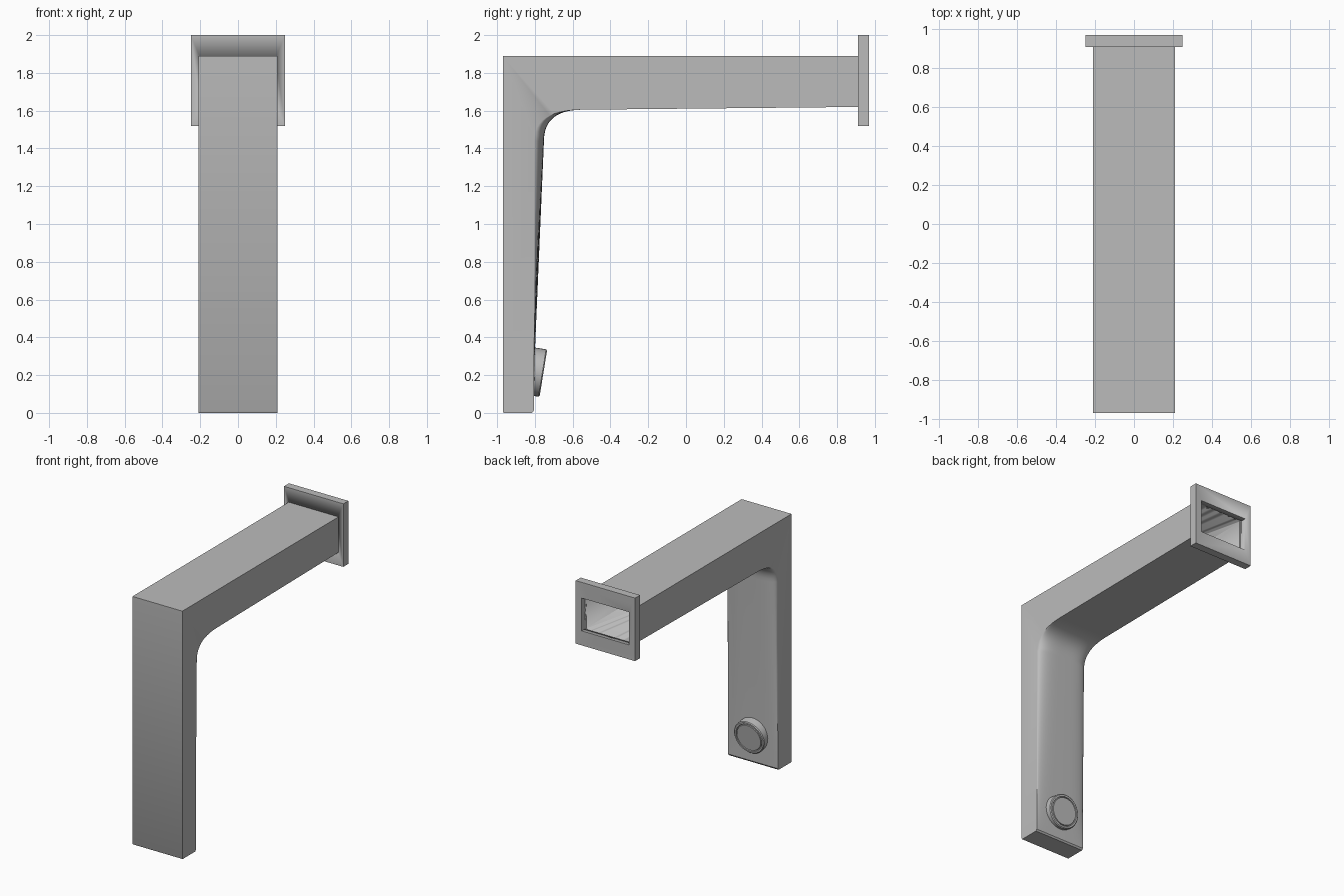
import bpy, bmesh, math
from mathutils import Matrix, Vector

cube = bpy.data.objects.get("Cube")
if cube:
    bpy.data.objects.remove(cube, do_unlink=True)

grey = bpy.data.materials.new("plain grey")
grey.use_nodes = True
grey.diffuse_color = (0.5, 0.5, 0.5, 1)
grey.node_tree.nodes["Principled BSDF"].inputs["Base Color"].default_value = (0.5, 0.5, 0.5, 1)


def finish(bm, name, angle=30):
    """Turn a bmesh into a named, shaded object."""
    bmesh.ops.recalc_face_normals(bm, faces=bm.faces)
    mesh = bpy.data.meshes.new(name)
    bm.to_mesh(mesh)
    bm.free()
    mesh.materials.append(grey)
    obj = bpy.data.objects.new(name, mesh)
    bpy.context.collection.objects.link(obj)
    bpy.ops.object.select_all(action='DESELECT')
    obj.select_set(True)
    bpy.context.view_layer.objects.active = obj
    bpy.ops.object.shade_smooth_by_angle(angle=math.radians(angle))
    return obj


def box(name, low, high):
    bm = bmesh.new()
    low, high = Vector(low), Vector(high)
    size = high - low
    bmesh.ops.create_cube(bm, size=1, matrix=Matrix.Translation((low + high) / 2) @ Matrix.Diagonal((*size, 1)))
    return finish(bm, name)


def cut(obj, cutter):
    mod = obj.modifiers.new("opening", 'BOOLEAN')
    mod.operation = 'DIFFERENCE'
    mod.solver = 'EXACT'
    mod.object = cutter
    bpy.context.view_layer.objects.active = obj
    bpy.ops.object.modifier_apply(modifier=mod.name)


def side_outline(bulge):
    """Outline in y and z; the inner edge of the leg swells with bulge."""
    top_y = -0.805 + 0.053 * bulge
    start, corner, end = Vector((top_y, 1.44)), Vector((top_y, 1.6)), Vector((-0.56, 1.605))
    pts = [Vector((-0.965, 0.0)), Vector((-0.815, 0.0)), Vector((-0.806, 0.012)),
           Vector((-0.805 + 0.004 * bulge, 0.3))]
    steps = 12
    for i in range(steps + 1):
        t = i / steps
        pts.append(start * (1 - t) ** 2 + corner * 2 * t * (1 - t) + end * t * t)
    pts += [Vector((0.93, 1.62)), Vector((0.93, 1.89)), Vector((-0.97, 1.89)), Vector((-0.97, 0.008))]
    return pts


# Bent body: side outlines lofted across the width
bm = bmesh.new()
half, columns = 0.21, 24
rows = []
for i in range(columns + 1):
    t = -math.cos(math.pi * i / columns)
    bulge = math.sqrt(max(0, 1 - t ** 4))
    rows.append([bm.verts.new((half * t, p.x, p.y)) for p in side_outline(bulge)])
for a, b in zip(rows, rows[1:]):
    for j in range(len(a)):
        k = (j + 1) % len(a)
        bm.faces.new((a[j], a[k], b[k], b[j]))
bm.faces.new(rows[0])
bm.faces.new(rows[-1])
body = finish(bm, "bent_body", 35)

# Flange plate at the rear, and the duct opening through it
flange = box("rear_flange", (-0.25, 0.91, 1.52), (0.25, 0.97, 2.0))
cutter = box("duct_cutter", (-0.2, -0.75, 1.63), (0.2, 1.2, 1.88))
cutter.hide_render = True
cut(body, cutter)
cut(flange, cutter)
bpy.data.objects.remove(cutter, do_unlink=True)

# Tilted round outlet with a shallow groove near its rim
bm = bmesh.new()
profile = [(0.127, -0.07), (0.127, -0.006), (0.121, 0), (0.108, 0), (0.106, -0.008),
           (0.102, -0.008), (0.1, 0)]
sides = 40
rings = [[bm.verts.new((r * math.cos(math.tau * i / sides), r * math.sin(math.tau * i / sides), h))
          for i in range(sides)] for r, h in profile]
for a, b in zip(rings, rings[1:]):
    for i in range(sides):
        k = (i + 1) % sides
        bm.faces.new((a[i], a[k], b[k], b[i]))
bm.faces.new(rings[0])
bm.faces.new(rings[-1])
axis = Vector((0, 0.987, -0.16))
bm.transform(Matrix.Translation((0, -0.755, 0.21)) @ axis.to_track_quat('Z', 'Y').to_matrix().to_4x4())
finish(bm, "round_outlet")
